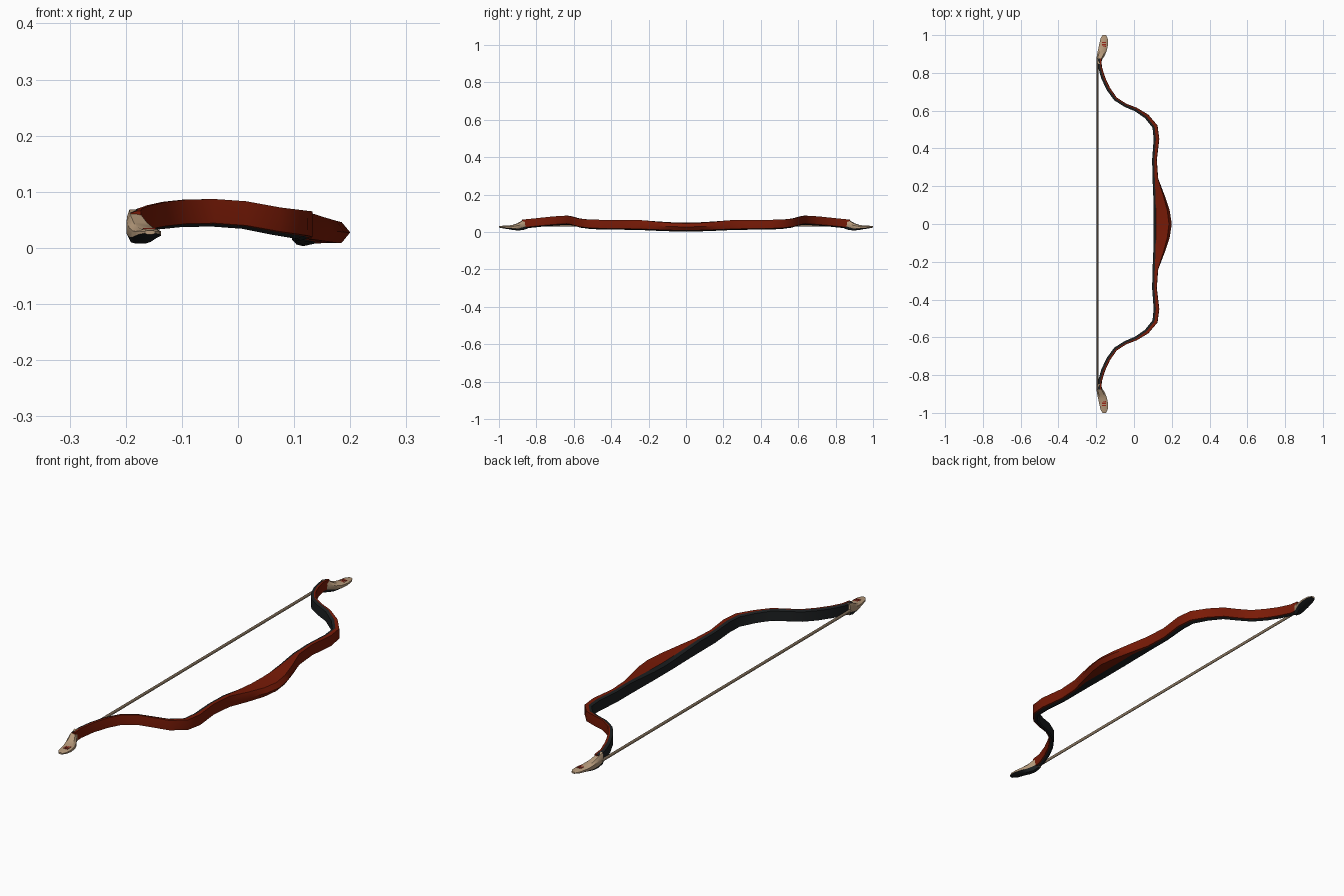
import bpy, bmesh, math
from mathutils import Vector, Matrix

if "Cube" in bpy.data.objects:
    bpy.data.objects.remove(bpy.data.objects["Cube"])


def material(name, rgb):
    m = bpy.data.materials.new(name)
    m.diffuse_color = (*rgb, 1)
    m.use_nodes = True
    m.node_tree.nodes["Principled BSDF"].inputs["Base Color"].default_value = m.diffuse_color
    return m


RED = material("red lacquer", (0.19, 0.0105, 0.002))
DARK = material("black horn", (0.012, 0.014, 0.015))
BONE = material("pale bone", (0.47, 0.325, 0.20))
CORD = material("tan cord", (0.27, 0.195, 0.125))
MARK = material("bright red paint", (0.32, 0.018, 0.008))


def normals(points):
    """Horizontal outward direction at each point of a path in the xy plane."""
    out = []
    for i, p in enumerate(points):
        d = points[min(i + 1, len(points) - 1)] - points[max(i - 1, 0)]
        if p.y == 0:
            d = Vector((0, 1))
        out.append(Vector((d.y, -d.x)).normalized())
    return out


def loft(name, rows, section, mats, dark_sides, cap_start=True):
    """Skin rings of (outward, z) points along the path; mirrored to -y."""
    path = [Vector(r[:2]) for r in rows]
    bm = bmesh.new()
    rings = []
    for p, n, row in zip(path, normals(path), rows):
        rings.append([bm.verts.new((p.x + n.x * u, p.y + n.y * u, z))
                      for u, z in section(*row[2:])])
    k = len(rings[0])
    for a, b in zip(rings, rings[1:]):
        for j in range(k):
            f = bm.faces.new((a[j], b[j], b[(j + 1) % k], a[(j + 1) % k]))
            f.material_index = 1 if j in dark_sides else 0
    bm.faces.new(rings[-1])
    start = bm.faces.new(rings[0])
    bmesh.ops.recalc_face_normals(bm, faces=bm.faces)
    if not cap_start:
        bmesh.ops.delete(bm, geom=[start], context='FACES_ONLY')
    return finish(name, bm, mats)


def finish(name, bm, mats, mirror=True):
    me = bpy.data.meshes.new(name)
    bm.to_mesh(me)
    bm.free()
    ob = bpy.data.objects.new(name, me)
    bpy.context.collection.objects.link(ob)
    for m in mats:
        me.materials.append(m)
    if mirror:
        mod = ob.modifiers.new("mirror", 'MIRROR')
        mod.use_axis = (False, True, False)
    bpy.ops.object.select_all(action='DESELECT')
    ob.select_set(True)
    bpy.context.view_layer.objects.active = ob
    bpy.ops.object.shade_smooth_by_angle(angle=math.radians(35))
    return ob


# Limb and grip: inner x, y, thickness, bottom z, top z
limb = [
    (0.104, 0.00, 0.096, 0.003, 0.052), (0.104, 0.07, 0.085, 0.003, 0.053),
    (0.102, 0.15, 0.060, 0.006, 0.057), (0.098, 0.24, 0.030, 0.010, 0.063),
    (0.096, 0.34, 0.025, 0.012, 0.064), (0.104, 0.45, 0.030, 0.013, 0.065),
    (0.098, 0.51, 0.029, 0.016, 0.066), (0.058, 0.560, 0.026, 0.023, 0.072),
    (0.005, 0.597, 0.021, 0.034, 0.083), (-0.050, 0.620, 0.019, 0.038, 0.087),
    (-0.105, 0.655, 0.020, 0.037, 0.086), (-0.145, 0.710, 0.021, 0.033, 0.082),
    (-0.173, 0.770, 0.021, 0.028, 0.076), (-0.190, 0.830, 0.020, 0.022, 0.070),
    (-0.192, 0.875, 0.020, 0.019, 0.066)]


def limb_section(t, lo, hi):
    grip = max(0, (t - 0.03) / 0.065)       # 0 on the limbs, 1 at the middle
    s, b, mid = 0.012, 0.001 + 0.014 * grip, (lo + hi) / 2
    belly = min(0.75 * t, 0.035)            # width of the dark underside
    return [(0, lo + 0.003), (0, hi - 0.004 - 0.009 * grip), (s, hi - 0.002 * grip),
            (t - b, hi - 0.006 * grip), (t, mid), (t - b, lo + 0.006),
            (belly, lo + 0.005), (0.35 * belly, lo)]


loft("bow_limbs", limb, limb_section, [RED, DARK], (0, 1, 6, 7), cap_start=False)

# Bone tips: centre x, y, half width, bottom z, top z
tip = [
    (-0.187, 0.848, 0.011, 0.017, 0.068), (-0.183, 0.876, 0.016, 0.010, 0.060),
    (-0.174, 0.900, 0.021, 0.008, 0.045), (-0.166, 0.925, 0.023, 0.011, 0.037),
    (-0.160, 0.955, 0.023, 0.016, 0.034), (-0.158, 0.983, 0.019, 0.020, 0.033),
    (-0.157, 1.000, 0.009, 0.024, 0.031)]


def tip_section(w, lo, hi):
    h = hi - lo
    return [(-w, lo + 0.3 * h), (-w, hi - 0.25 * h), (-0.6 * w, hi), (0.6 * w, hi),
            (w, hi - 0.25 * h), (w, lo + 0.3 * h), (0.5 * w, lo), (-0.5 * w, lo)]


loft("bone_tips", tip, tip_section, [BONE, DARK], (5, 6, 7))

# Small painted stripes on each tip
bm = bmesh.new()
for y in (0.941, 0.951, 0.961):
    place = Matrix.Translation((-0.158, y, 0.0335)) @ Matrix.Diagonal((0.022, 0.006, 0.004, 1))
    bmesh.ops.create_cube(bm, size=1, matrix=place)
finish("tip_marks", bm, [MARK])

# Bow string, a slim upright oval
bm = bmesh.new()
bmesh.ops.create_cone(bm, cap_ends=True, segments=16, radius1=1, radius2=1, depth=1.72)
for v in bm.verts:
    x, y, z = v.co
    v.co = (0.0048 * x - 0.194, z, 0.0068 * y + 0.036)
bmesh.ops.recalc_face_normals(bm, faces=bm.faces)
finish("bow_string", bm, [CORD], mirror=False)
